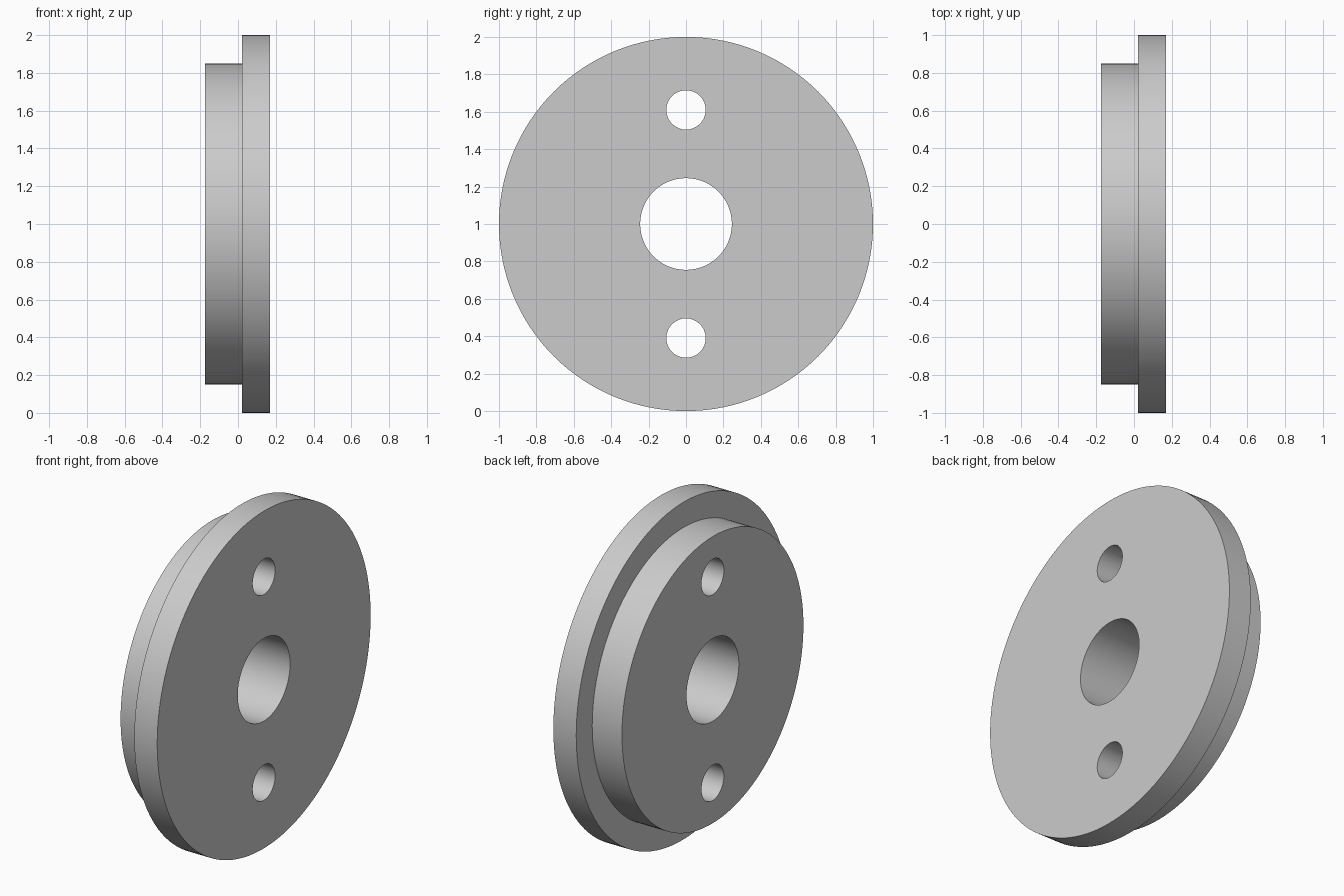
import bpy
import bmesh
import math
from mathutils import Matrix, Vector

SIDES = 128
AXIS_Z = 1.0          # height of the disc's axis
BOLT_OFFSET = 0.61    # distance of the small holes from the axis
BOLT_RADIUS = 0.105

if "Cube" in bpy.data.objects:
    bpy.data.objects.remove(bpy.data.objects["Cube"], do_unlink=True)

grey = bpy.data.materials.new("light grey metal")
grey.use_nodes = True
colour = (0.6, 0.6, 0.6, 1.0)
grey.diffuse_color = colour
grey.node_tree.nodes["Principled BSDF"].inputs["Base Color"].default_value = colour


def add_object(name, bm):
    bmesh.ops.recalc_face_normals(bm, faces=bm.faces)
    mesh = bpy.data.meshes.new(name)
    bm.to_mesh(mesh)
    bm.free()
    mesh.materials.append(grey)
    obj = bpy.data.objects.new(name, mesh)
    bpy.context.collection.objects.link(obj)
    return obj


def lathe(name, profile):
    """Turn a closed (x, radius) profile about the x axis."""
    bm = bmesh.new()
    verts = [bm.verts.new((x, 0, r)) for x, r in profile]
    edges = [bm.edges.new((v, verts[(i + 1) % len(verts)])) for i, v in enumerate(verts)]
    bmesh.ops.spin(bm, geom=verts + edges, axis=(1, 0, 0), cent=(0, 0, 0),
                   angle=math.tau, steps=SIDES, use_merge=True)
    bmesh.ops.remove_doubles(bm, verts=bm.verts, dist=1e-5)
    bmesh.ops.translate(bm, verts=bm.verts, vec=(0, 0, AXIS_Z))
    return add_object(name, bm)


# Stepped disc: narrower hub, wider flange and a central bore
disc = lathe("flanged_disc", [(-0.175, 0.245), (-0.175, 0.85), (0.02, 0.85),
                              (0.02, 1.0), (0.17, 1.0), (0.17, 0.245)])

# Two small through holes above and below the bore
bm = bmesh.new()
for side in (-1, 1):
    place = Matrix.Translation(Vector((0, 0, AXIS_Z + side * BOLT_OFFSET)))
    bmesh.ops.create_cone(bm, cap_ends=True, segments=64, radius1=BOLT_RADIUS,
                          radius2=BOLT_RADIUS, depth=1,
                          matrix=place @ Matrix.Rotation(math.pi / 2, 4, "Y"))
cutter = add_object("bolt_hole_cutter", bm)
cutter.hide_render = True

bpy.ops.object.select_all(action="DESELECT")
disc.select_set(True)
bpy.context.view_layer.objects.active = disc
cut = disc.modifiers.new("bolt holes", "BOOLEAN")
cut.operation = "DIFFERENCE"
cut.solver = "EXACT"
cut.object = cutter
bpy.ops.object.modifier_apply(modifier=cut.name)
bpy.data.objects.remove(cutter, do_unlink=True)
bpy.ops.object.shade_smooth_by_angle(angle=math.radians(30))
